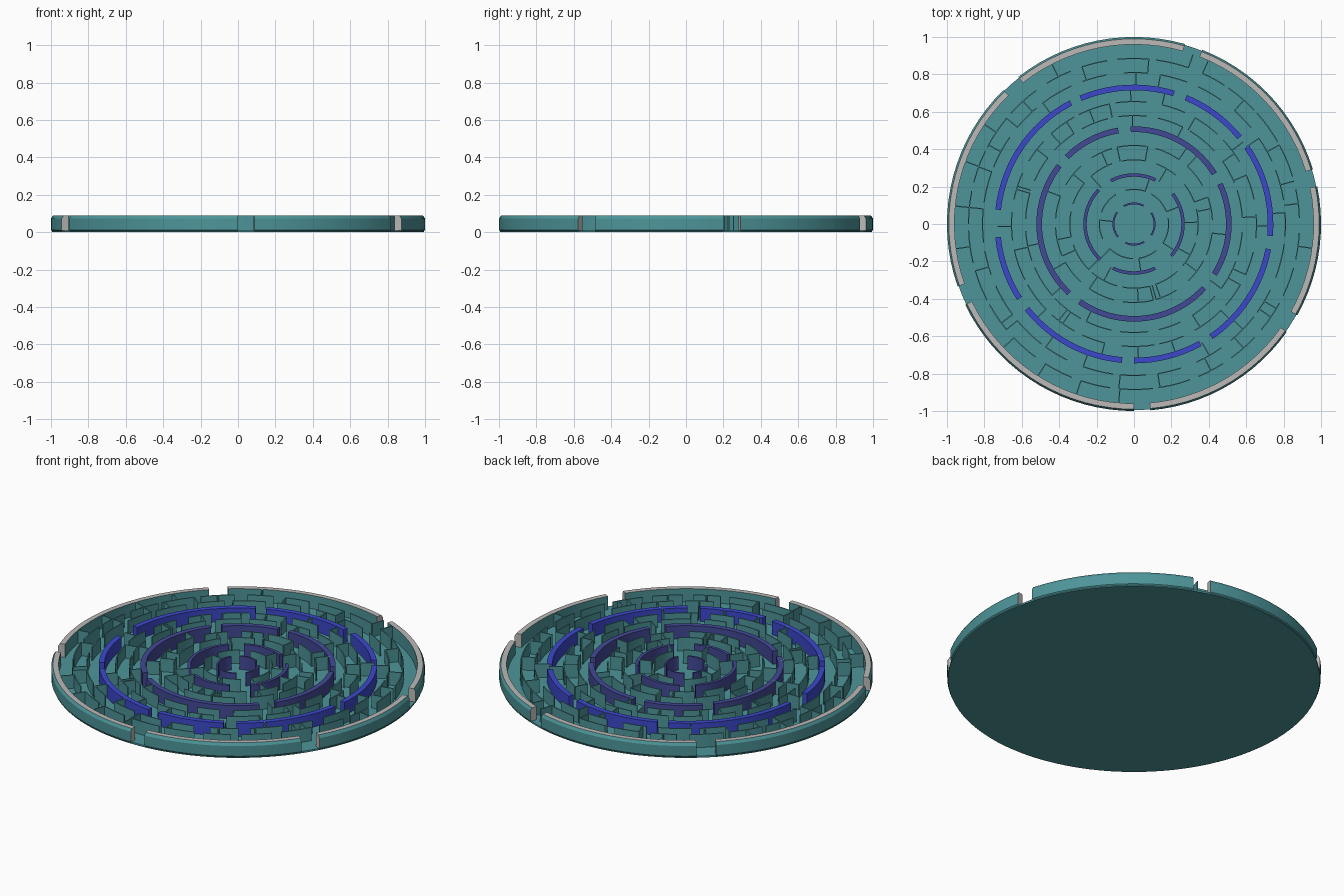
import bpy, bmesh, math, random

if "Cube" in bpy.data.objects:
    bpy.data.objects.remove(bpy.data.objects["Cube"])

random.seed(7)
FLOOR, TOP = 0.01, 0.088


def material(name, rgb):
    m = bpy.data.materials.new(name)
    m.diffuse_color = (*rgb, 1)
    m.use_nodes = True
    m.node_tree.nodes["Principled BSDF"].inputs["Base Color"].default_value = m.diffuse_color
    return m


TEAL = material("teal", (0.075, 0.30, 0.32))
BLUE = material("bright_blue", (0.045, 0.065, 0.60))
NAVY = material("deep_blue", (0.055, 0.065, 0.30))
GREY = material("pale_grey", (0.50, 0.49, 0.48))


def sweep(bm, profile, a0, a1, cap_mat=0):
    """Sweep a closed (radius, z) profile from angle a0 to a1 in degrees."""
    n = max(1, math.ceil((a1 - a0) / 4))
    rings = []
    for i in range(n + 1):
        a = math.radians(a0 + (a1 - a0) * i / n)
        rings.append([bm.verts.new((r * math.cos(a), r * math.sin(a), z)) for r, z in profile])
    k = len(profile)
    for p, q in zip(rings, rings[1:]):
        for j in range(k):
            f = bm.faces.new((p[j], p[(j + 1) % k], q[(j + 1) % k], q[j]))
            if all(v.co.z >= TOP - 0.003 for v in f.verts):
                f.material_index = cap_mat
    for f in (bm.faces.new(rings[0][::-1]), bm.faces.new(rings[-1])):
        f.material_index = cap_mat


def box_profile(r, t):
    return [(r - t / 2, FLOOR), (r + t / 2, FLOOR), (r + t / 2, TOP), (r - t / 2, TOP)]


def radial(bm, r0, r1, a, t=0.006):
    """Straight thin wall running outward at angle a."""
    a = math.radians(a)
    c, s = math.cos(a), math.sin(a)
    low, high = [[bm.verts.new((r * c - w * s, r * s + w * c, z))
                  for r, w in ((r0, -t / 2), (r1, -t / 2), (r1, t / 2), (r0, t / 2))]
                 for z in (FLOOR, TOP)]
    bm.faces.new(low[::-1])
    bm.faces.new(high)
    for i in range(4):
        j = (i + 1) % 4
        bm.faces.new((low[i], low[j], high[j], high[i]))


def finish(bm, name, *mats):
    bmesh.ops.recalc_face_normals(bm, faces=bm.faces)
    me = bpy.data.meshes.new(name)
    bm.to_mesh(me)
    bm.free()
    ob = bpy.data.objects.new(name, me)
    bpy.context.collection.objects.link(ob)
    for m in mats:
        me.materials.append(m)
    bpy.ops.object.select_all(action='DESELECT')
    ob.select_set(True)
    bpy.context.view_layer.objects.active = ob
    bpy.ops.object.shade_smooth_by_angle(angle=math.radians(30))


# Round floor
bm = bmesh.new()
bmesh.ops.create_cone(bm, cap_ends=True, segments=96, radius1=0.995, radius2=0.995, depth=FLOOR)
bmesh.ops.translate(bm, verts=bm.verts, vec=(0, 0, FLOOR / 2))
finish(bm, "floor_disc", TEAL)

# Outer rim: teal sides, grey tops and ends
rim = [(0.96, 0), (0.99, 0), (1.0, 0.012), (1.0, 0.072), (0.99, TOP), (0.96, TOP)]
bm = bmesh.new()
for a0, a1 in [(74.2, 128.2), (17, 68.6), (-29.2, 11.6), (-85, -35.2), (205.5, 270), (134.3, 199.5)]:
    sweep(bm, rim, a0, a1, 1)
finish(bm, "outer_rim", TEAL, GREY)

# Thick coloured ring walls with their doorways
rings = [
    ("large_ring", 0.73, 0.03, BLUE, [(73, 113), (39.4, 67.7), (-5, 34.3), (-55.6, -10.5), (-90, -61),
                                      (218.4, 265), (185.5, 213), (117.5, 174)]),
    ("middle_ring", 0.507, 0.03, NAVY, [(32, 92), (-32, 25), (235, 317.6), (142, 226.8), (99.5, 135)]),
    ("small_ring", 0.262, 0.018, NAVY, [(64, 118), (-40.5, 38), (244.5, 295.5), (136, 226.6)]),
    ("centre_ring", 0.11, 0.01, NAVY, [(-33, 33), (62, 120), (145, 219), (245, 300)]),
]
for name, r, t, mat, arcs in rings:
    bm = bmesh.new()
    for a0, a1 in arcs:
        sweep(bm, box_profile(r, t), a0, a1)
    finish(bm, name, mat)

# Thin maze walls: short arcs with radial stubs between the rings
lanes = [(0.185, 7, 0.11, 0.26), (0.343, 12, 0.262, 0.42), (0.42, 14, 0.343, 0.505),
         (0.58, 18, 0.507, 0.655), (0.655, 20, 0.58, 0.73),
         (0.81, 24, 0.73, 0.885), (0.885, 26, 0.81, 0.96)]
bm = bmesh.new()
for r, count, inner, outer in lanes:
    step = 360 / count
    shift = 90 - step * 0.4
    for i in range(count):
        a0 = shift + i * step + random.uniform(0, 0.1) * step
        a1 = a0 + step * random.uniform(0.6, 0.88)
        sweep(bm, box_profile(r, 0.006), a0, a1)
        if random.random() < 0.85:
            a = random.choice((a0, a1, (a0 + a1) / 2))
            if random.random() < 0.5:
                radial(bm, inner, r, a)
            else:
                radial(bm, r, outer, a)
finish(bm, "maze_walls", TEAL)
